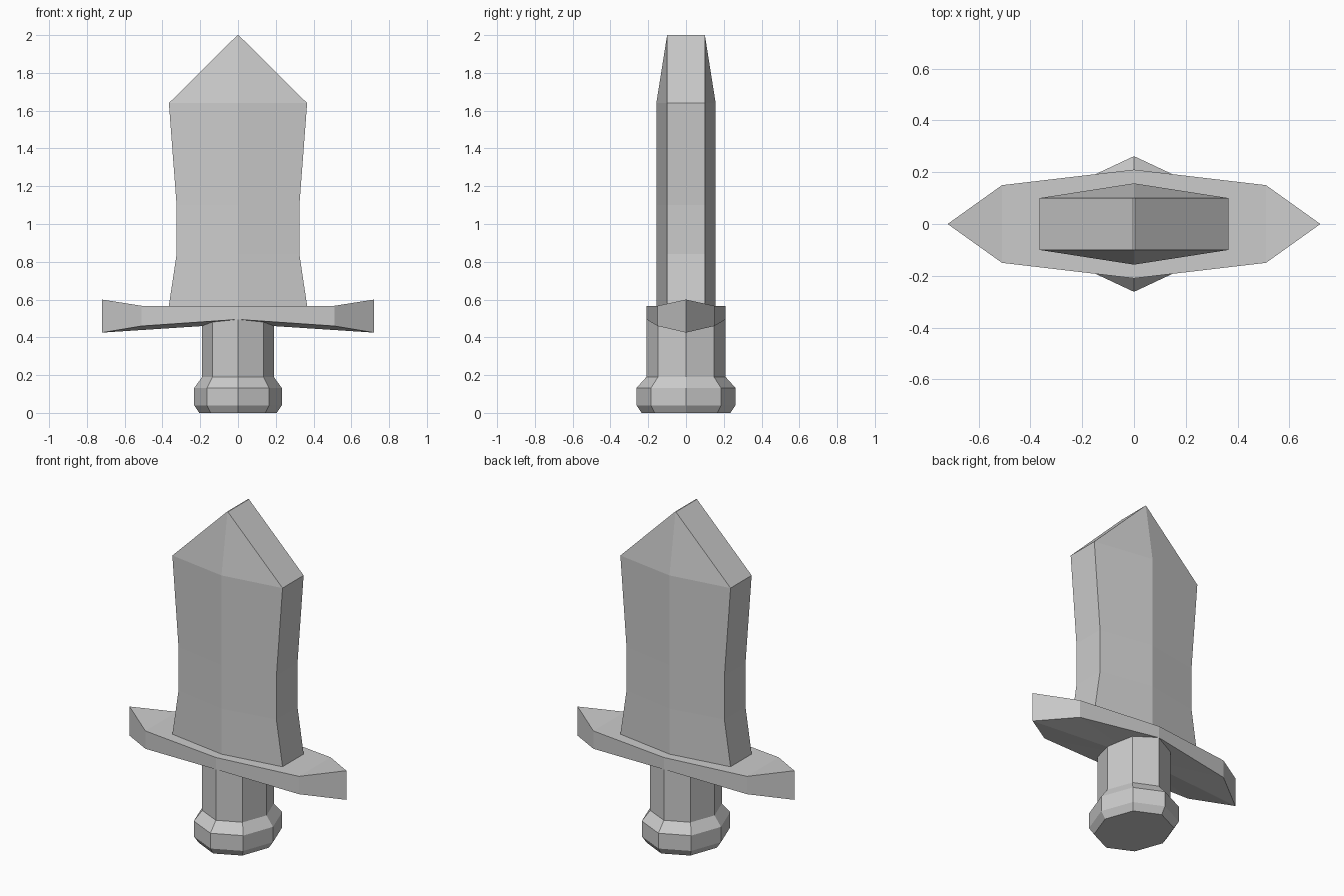
import bpy, bmesh, math

if "Cube" in bpy.data.objects:
    bpy.data.objects.remove(bpy.data.objects["Cube"])


def finish(name, bm):
    bmesh.ops.recalc_face_normals(bm, faces=bm.faces)
    mesh = bpy.data.meshes.new(name)
    bm.to_mesh(mesh)
    bm.free()
    obj = bpy.data.objects.new(name, mesh)
    bpy.context.collection.objects.link(obj)
    return obj


def loft(name, rings, cap_first=False, cap_last=False):
    """Join rings of points, all with the same count, into flat faces."""
    bm = bmesh.new()
    loops = [[bm.verts.new(p) for p in ring] for ring in rings]
    for a, b in zip(loops, loops[1:]):
        for i in range(len(a)):
            j = (i + 1) % len(a)
            bm.faces.new((a[i], a[j], b[j], b[i]))
    if cap_first:
        bm.faces.new(loops[0])
    if cap_last:
        bm.faces.new(loops[-1])
    return finish(name, bm)


def octagon(rx, ry, z):
    return [(rx * math.cos(i * math.pi / 4), ry * math.sin(i * math.pi / 4), z)
            for i in range(8)]


def blade_ring(w, ridge, z):
    e = 0.1
    return [(w, -e, z), (w, e, z), (0, ridge, z),
            (-w, e, z), (-w, -e, z), (0, -ridge, z)]


# Pommel and grip: eight-sided, slightly deeper than wide
loft("pommel", [octagon(0.205, 0.235, 0), octagon(0.232, 0.262, 0.04),
                octagon(0.232, 0.262, 0.132), octagon(0.19, 0.21, 0.19)],
     cap_first=True)
loft("grip", [octagon(0.19, 0.21, 0.19), octagon(0.19, 0.21, 0.495)])

# Blade: six-sided section, waisted, ending in a short chisel edge
loft("blade", [blade_ring(0.366, 0.157, 0.567), blade_ring(0.325, 0.157, 0.84),
               blade_ring(0.325, 0.157, 1.1), blade_ring(0.366, 0.157, 1.64),
               blade_ring(0.003, 0.1, 2.0)], cap_last=True)

# Crossguard: pointed outline, raised tips, ridged underside
quarter = [(0.72, 0, 0.6, 0.425), (0.51, 0.15, 0.567, 0.46), (0, 0.21, 0.567, 0.495)]
tip, elbow, mid = quarter
signs = [(tip, 1, 1), (elbow, 1, 1), (mid, 1, 1), (elbow, -1, 1),
         (tip, -1, 1), (elbow, -1, -1), (mid, 1, -1), (elbow, 1, -1)]
bm = bmesh.new()
top = [bm.verts.new((p[0] * sx, p[1] * sy, p[2])) for p, sx, sy in signs]
low = [bm.verts.new((p[0] * sx, p[1] * sy, p[3])) for p, sx, sy in signs]
centre = bm.verts.new((0, 0, 0.472))
for i in range(8):
    j = (i + 1) % 8
    bm.faces.new((low[i], low[j], top[j], top[i]))
    bm.faces.new((low[j], low[i], centre))
bm.faces.new([top[i] for i in (1, 2, 3, 5, 6, 7)])
bm.faces.new([top[i] for i in (7, 0, 1)])
bm.faces.new([top[i] for i in (3, 4, 5)])
finish("crossguard", bm)
